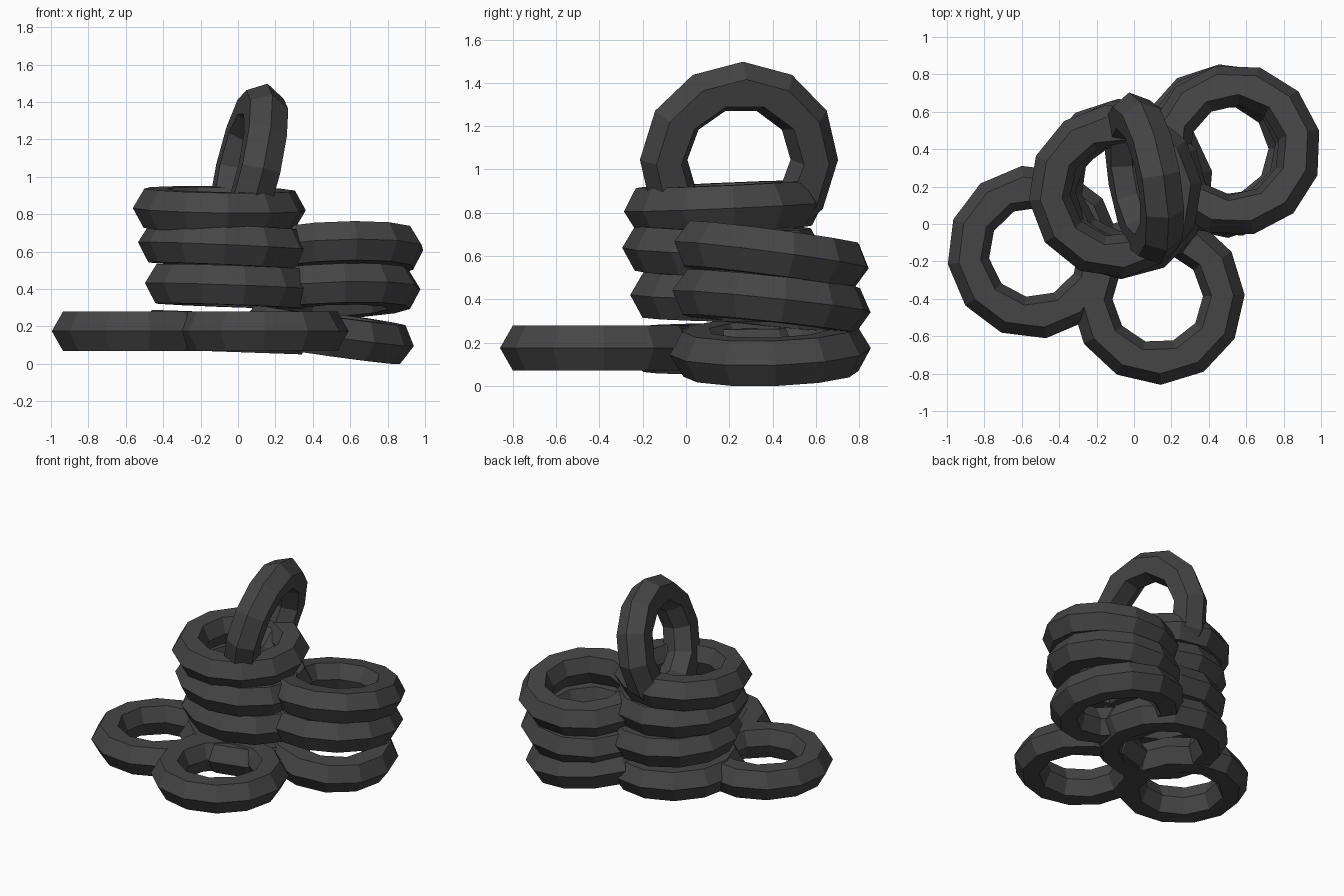
import bpy, bmesh
from math import sin, cos, pi, radians
from mathutils import Matrix

if "Cube" in bpy.data.objects:
    bpy.data.objects.remove(bpy.data.objects["Cube"])

# Shared tyre mesh: 12-sided tread outside, 10-sided bead inside
PROFILE = [(0.465, 0.0, 12), (0.405, 0.105, 12), (0.288, 0.105, 10),
           (0.242, 0.0, 10), (0.288, -0.105, 10), (0.405, -0.105, 12)]


def stitch(bm, a, b):
    """Join two rings of vertices that may differ in count."""
    n, m = len(a), len(b)
    if n == m:
        for i in range(n):
            j = (i + 1) % n
            bm.faces.new((a[i], a[j], b[j], b[i]))
        return
    i = j = 0
    while i < n or j < m:
        if j >= m or (i < n and (i + 0.5) / n <= (j + 0.5) / m):
            bm.faces.new((a[i % n], a[(i + 1) % n], b[j % m]))
            i += 1
        else:
            bm.faces.new((a[i % n], b[(j + 1) % m], b[j % m]))
            j += 1


def tyre_mesh():
    bm = bmesh.new()
    rings = [[bm.verts.new((r * cos(2 * pi * k / n), r * sin(2 * pi * k / n), z))
              for k in range(n)] for r, z, n in PROFILE]
    for k in range(len(rings)):
        stitch(bm, rings[k], rings[(k + 1) % len(rings)])
    bmesh.ops.recalc_face_normals(bm, faces=bm.faces[:])
    me = bpy.data.meshes.new("tyre")
    bm.to_mesh(me)
    bm.free()
    return me


mesh = tyre_mesh()
rubber = bpy.data.materials.new("rubber")
rubber.diffuse_color = (0.06, 0.06, 0.062, 1)
rubber.use_nodes = True
rubber.node_tree.nodes["Principled BSDF"].inputs["Base Color"].default_value = rubber.diffuse_color
mesh.materials.append(rubber)


def tyre(name, loc, rx=0, ry=0, spin=0, yaw=0):
    ob = bpy.data.objects.new(name, mesh)
    bpy.context.collection.objects.link(ob)
    rot = [Matrix.Rotation(radians(a), 4, ax)
           for a, ax in ((yaw, 'Z'), (ry, 'Y'), (rx, 'X'), (spin, 'Z'))]
    ob.matrix_world = Matrix.Translation(loc) @ rot[0] @ rot[1] @ rot[2] @ rot[3]


# Tall centre stack
tyre("centre_stack_tyre_1", (-0.06, 0.205, 0.17), 0, 2, 3)
tyre("centre_stack_tyre_2", (-0.04, 0.20, 0.415), -1, 2, 10)
tyre("centre_stack_tyre_3", (-0.07, 0.17, 0.63), -1, 2.5, 0)
tyre("centre_stack_tyre_4", (-0.10, 0.175, 0.827), 2.5, 1, 6)
# Right stack, tilted
tyre("right_stack_tyre_1", (0.48, 0.39, 0.159), 1.5, 8, 3)
tyre("right_stack_tyre_2", (0.515, 0.395, 0.39), -6, -2, 8)
tyre("right_stack_tyre_3", (0.537, 0.395, 0.605), -7.5, -2, 13)
# Loose tyres lying flat
tyre("left_flat_tyre", (-0.535, -0.15, 0.175), spin=8)
tyre("front_flat_tyre", (0.127, -0.395, 0.175), spin=2)
# Upright tyre leaning on top
tyre("upright_tyre", (0.055, 0.245, 1.045), ry=103, spin=90, yaw=10)
